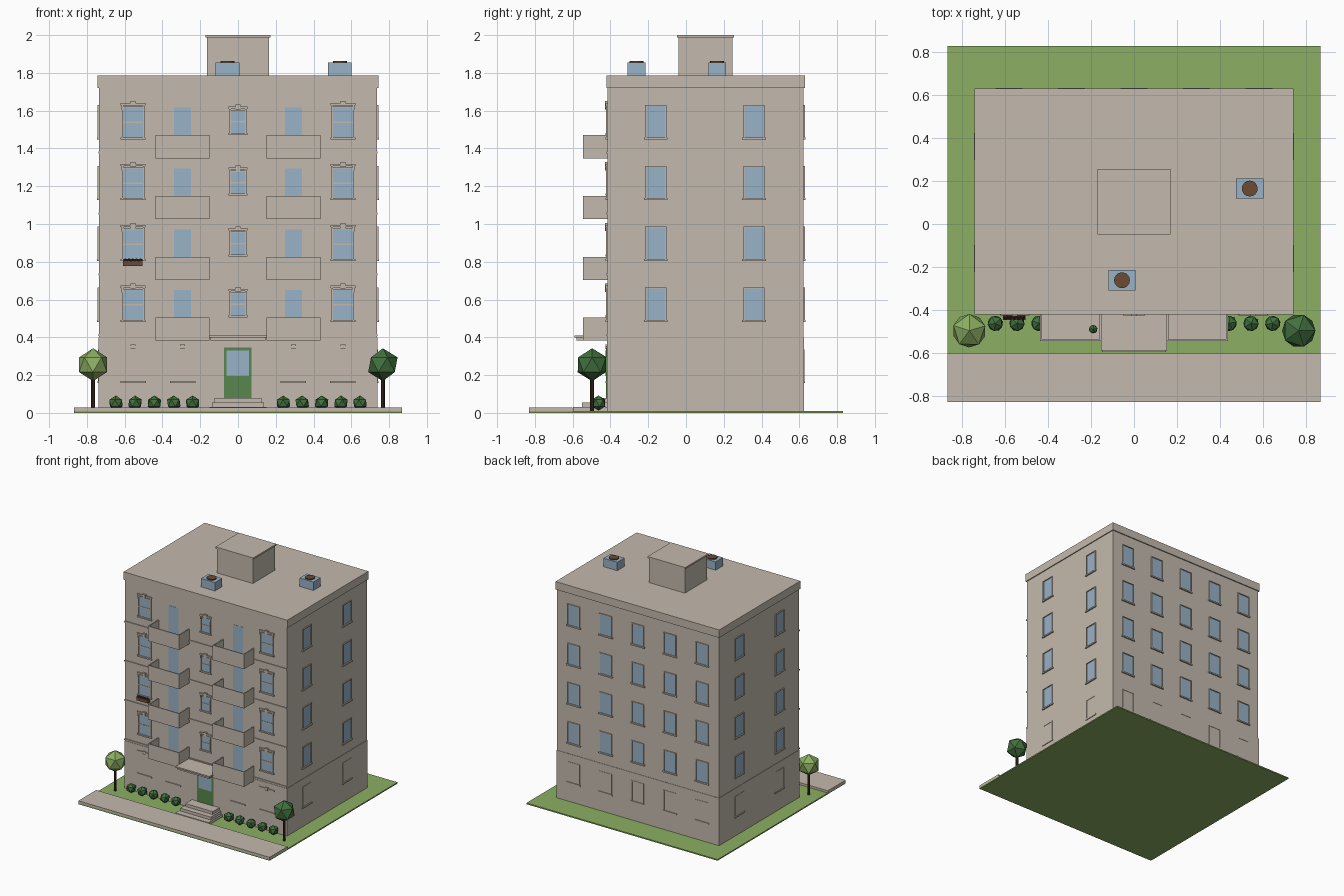
import bpy, bmesh, math
from mathutils import Matrix, Vector

if "Cube" in bpy.data.objects:
    bpy.data.objects.remove(bpy.data.objects["Cube"])


def material(name, rgb):
    lin = [((c / 255 + 0.055) / 1.055) ** 2.4 if c > 10 else c / 255 / 12.92 for c in rgb]
    m = bpy.data.materials.new(name)
    m.diffuse_color = (*lin, 1)
    m.use_nodes = True
    m.node_tree.nodes["Principled BSDF"].inputs["Base Color"].default_value = m.diffuse_color
    return m


STONE = material("stone", (196, 186, 173))
GLASS = material("glass_blue", (152, 178, 198))
GRASS = material("grass", (140, 175, 98))
DOOR = material("door_green", (88, 134, 76))
LEAF = material("leaf_light", (140, 175, 98))
LEAF_DARK = material("leaf_dark", (66, 112, 62))
BROWN = material("brown", (108, 76, 52))
BARK = material("bark", (66, 46, 36))


def finish(name, bm, mat):
    me = bpy.data.meshes.new(name)
    bm.to_mesh(me)
    bm.free()
    me.materials.append(mat)
    ob = bpy.data.objects.new(name, me)
    bpy.context.collection.objects.link(ob)
    return ob


def boxes(name, mat, items):
    """One object from boxes given as (x0, x1, y0, y1, z0, z1)."""
    bm = bmesh.new()
    for x0, x1, y0, y1, z0, z1 in items:
        mid = Vector((x0 + x1, y0 + y1, z0 + z1)) / 2
        size = Matrix.Diagonal((abs(x1 - x0), abs(y1 - y0), abs(z1 - z0), 1))
        bmesh.ops.create_cube(bm, size=1, matrix=Matrix.Translation(mid) @ size)
    return finish(name, bm, mat)


def balls(name, mat, items):
    """Faceted foliage given as (x, y, z, radius, turn)."""
    bm = bmesh.new()
    for x, y, z, r, turn in items:
        bmesh.ops.create_icosphere(bm, subdivisions=1, radius=r,
                                   matrix=Matrix.Translation((x, y, z)) @ Matrix.Rotation(turn, 4, 'Z'))
    return finish(name, bm, mat)


def cylinders(name, mat, items, sides):
    """Upright cylinders given as (x, y, z0, z1, radius)."""
    bm = bmesh.new()
    for x, y, z0, z1, r in items:
        bmesh.ops.create_cone(bm, cap_ends=True, segments=sides, radius1=r, radius2=r, depth=z1 - z0,
                              matrix=Matrix.Translation((x, y, (z0 + z1) / 2)))
    return finish(name, bm, mat)


WX, WF, WB = 0.735, -0.415, 0.622      # wall planes
FLOORS = [0.41 + 0.322 * i for i in range(4)]


def on_wall(wall, u0, u1, d0, d1, z0, z1):
    """Box on a wall: u along it, d outward from it."""
    if wall == "front":
        return (u0, u1, WF - d1, WF - d0, z0, z1)
    if wall == "back":
        return (u0, u1, WB + d0, WB + d1, z0, z1)
    s = 1 if wall == "right" else -1
    return (*sorted((s * (WX + d0), s * (WX + d1))), u0, u1, z0, z1)


frames, panes = [], []


def window(wall, u, w, z0, z1, ornate=False, bar=False, glass=True, t=0.008):
    """Frame, sill, pane and optional lintel with keystone."""
    h = w / 2
    if glass:
        panes.append(on_wall(wall, u - h, u + h, -0.003, 0.002, z0, z1))
    for s in (-1, 1):
        frames.append(on_wall(wall, *sorted((u + s * h, u + s * (h + 0.006))), -0.003, t, z0, z1))
    frames.append(on_wall(wall, u - h - 0.006, u + h + 0.006, -0.003, t, z1, z1 + 0.006))
    frames.append(on_wall(wall, u - h - 0.013, u + h + 0.013, -0.003, t + 0.003, z0 - 0.011, z0))
    if bar:
        m = (z0 + z1) / 2
        frames.append(on_wall(wall, u - h, u + h, -0.003, 0.005, m - 0.004, m + 0.004))
    if ornate:
        frames.append(on_wall(wall, u - h - 0.013, u + h + 0.013, -0.003, t + 0.003, z1 + 0.012, z1 + 0.024))
        frames.append(on_wall(wall, u - 0.013, u + 0.013, -0.003, t + 0.006, z1 + 0.008, z1 + 0.034))
        for s in (-1, 1):
            c = u + s * (h + 0.004)
            frames.append(on_wall(wall, c - 0.005, c + 0.005, -0.003, t + 0.001, z1 - 0.012, z1 + 0.012))


# Ground and pavement
boxes("lawn", GRASS, [(-0.868, 0.868, -0.83, 0.83, 0, 0.01)])
boxes("pavement", STONE, [(-0.868, 0.868, -0.83, -0.6, 0.008, 0.028)])

# Main body, ground storey, cornice and floor bands
boxes("building_body", STONE, [(-WX, WX, WF, WB, 0.01, 1.75)])
boxes("ground_storey", STONE, [(-WX - 0.003, WX + 0.003, WF - 0.003, WB + 0.003, 0.01, 0.4)])
boxes("cornice", STONE, [(-0.743, 0.743, -0.422, 0.631, 1.72, 1.785)])
boxes("floor_bands", STONE, [(-0.738, 0.738, WF - 0.007, WF, f - 0.002, f + 0.009)
                             for f in (0.408, 0.73, 1.052, 1.374)])

# Windows on every storey
for f in FLOORS:
    for s in (-1, 1):
        window("front", s * 0.555, 0.106, f + 0.083, f + 0.24, ornate=True, bar=True)
        panes.append(on_wall("front", s * 0.293 - 0.045, s * 0.293 + 0.045, -0.003, 0.002, f, f + 0.24))
    window("front", 0, 0.076, f + 0.107, f + 0.222, ornate=True, bar=True)
    for u in (-0.583, -0.292, 0, 0.292, 0.583):
        window("back", u, 0.1, f + 0.083, f + 0.248)
    for wall in ("left", "right"):
        for u in (-0.16, 0.36):
            window(wall, u, 0.1, f + 0.083, f + 0.248)

# Blind windows of the ground storey
for u in (-0.555, -0.293, 0.293, 0.555):
    frames.append(on_wall("front", u - 0.068, u + 0.068, 0, 0.011, 0.158, 0.168))
    frames.append(on_wall("front", u - 0.068, u + 0.068, 0, 0.009, 0.342, 0.354))
    frames.append(on_wall("front", u - 0.013, u + 0.013, 0, 0.012, 0.338, 0.362))
for u in (-0.583, -0.292, 0, 0.292, 0.583):
    window("back", u, 0.1, 0.17, 0.33, glass=False, t=0.006)
for wall in ("left", "right"):
    for u in (-0.16, 0.36):
        window(wall, u, 0.1, 0.17, 0.33, glass=False, t=0.006)
boxes("window_frames", STONE, frames)
boxes("window_panes", GLASS, panes)

# Balconies: slab, parapet front and sides
parts = []
for f in FLOORS:
    z = f - 0.028
    for s in (-1, 1):
        x0, x1 = sorted((s * 0.152, s * 0.437))
        parts += [(x0, x1, -0.546, WF, z, z + 0.02),
                  (x0, x1, -0.546, -0.538, z + 0.02, f + 0.094),
                  (x0, x0 + 0.008, -0.538, WF, z + 0.02, f + 0.094),
                  (x1 - 0.008, x1, -0.538, WF, z + 0.02, f + 0.094)]
boxes("balconies", STONE, parts)

# Entrance: door, glass, canopy and steps
boxes("entrance_door", DOOR, [(-0.075, 0.072, WF - 0.008, WF, 0.07, 0.345)])
boxes("door_glass", GLASS, [(-0.06, 0.057, WF - 0.011, WF - 0.006, 0.195, 0.33)])
boxes("entrance_canopy", STONE, [(-0.145, 0.145, -0.58, WF, 0.383, 0.398),
                                 (-0.154, 0.154, -0.59, WF, 0.398, 0.409)])
boxes("entrance_steps", STONE, [(-0.15, 0.15, -0.597, WF, 0.008, 0.032),
                                (-0.138, 0.138, -0.55, WF, 0.03, 0.056),
                                (-0.124, 0.124, -0.505, WF, 0.05, 0.08)])

# Roof house and cooling units
boxes("roof_house", STONE, [(-0.163, 0.163, -0.04, 0.247, 1.78, 1.987),
                            (-0.171, 0.171, -0.048, 0.255, 1.987, 2.0)])
units = [(-0.056, -0.262), (0.539, 0.165)]
boxes("cooling_units", GLASS, [(x - 0.063, x + 0.063, y - 0.047, y + 0.047, 1.785, 1.854) for x, y in units])
cylinders("cooling_fans", BROWN, [(x, y, 1.85, 1.862, 0.037) for x, y in units], 16)

# Trees
cylinders("tree_trunks", BARK, [(s * 0.767, -0.497, 0.01, 0.2, 0.01) for s in (-1, 1)], 8)
balls("left_tree_crown", LEAF, [(-0.767, -0.497, 0.255, 0.087, 0.3)])
balls("right_tree_crown", LEAF_DARK, [(0.767, -0.497, 0.255, 0.087, 0.0)])

# Hedge bushes and a potted balcony plant
bushes = [(s * x, -0.463, 0.052, 0.04, x * 9) for s in (-1, 1) for x in (0.24, 0.34, 0.443, 0.545, 0.646)]
balls("bushes", LEAF_DARK, bushes)
balls("balcony_plant", LEAF_DARK, [(-0.19, -0.49, 1.425, 0.022, 0.2)])
cylinders("balcony_pot", BROWN, [(-0.19, -0.49, 1.366, 1.41, 0.014)], 8)

# Window box with small plants
boxes("window_box", BROWN, [(-0.61, -0.505, -0.448, -0.42, 0.777, 0.803)])
balls("window_box_plants", BARK, [(-0.597 + 0.02 * i, -0.434, 0.805, 0.012, i) for i in range(5)])
